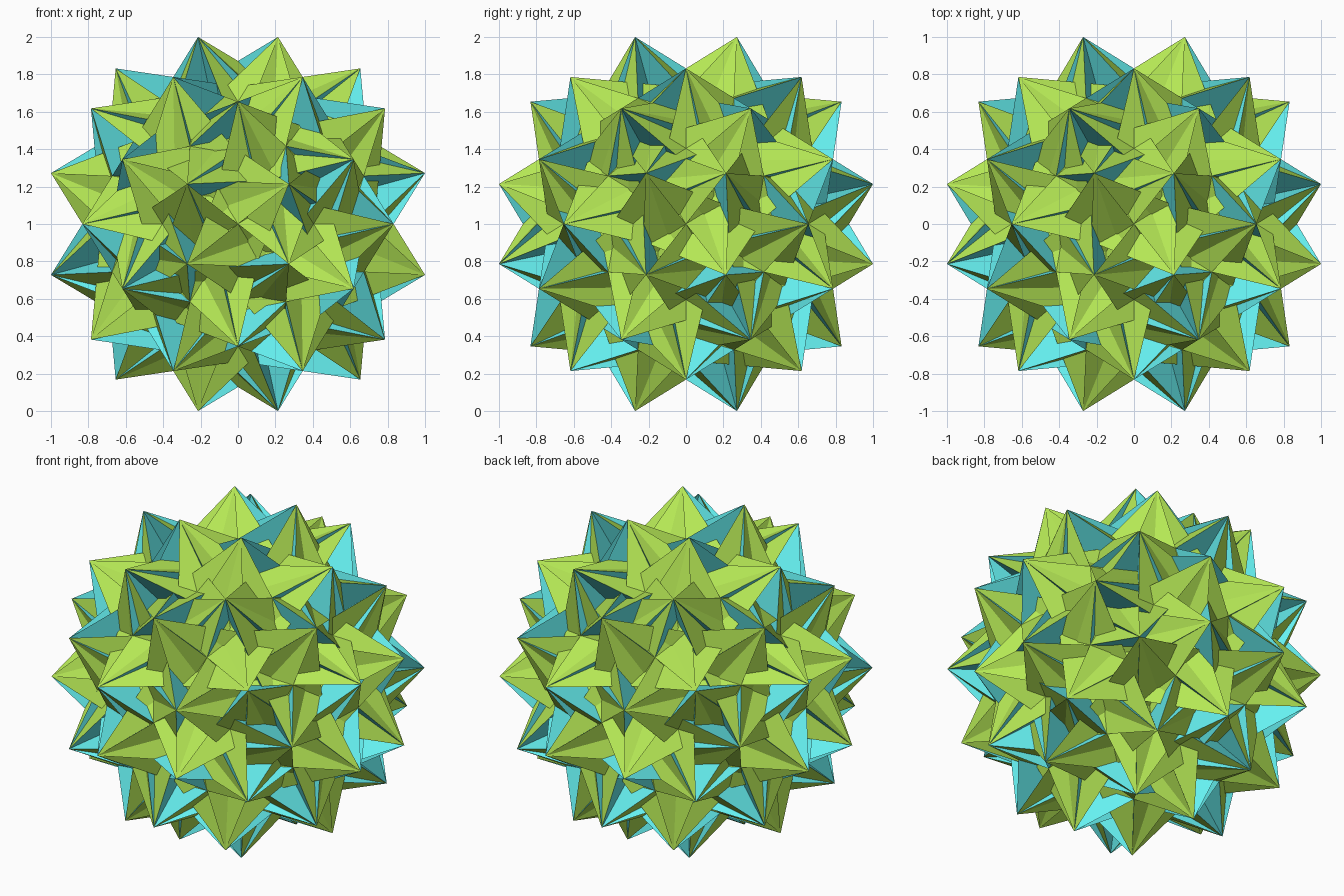
import bpy, bmesh, math
from itertools import product
from mathutils import Matrix, Vector

if "Cube" in bpy.data.objects:
    bpy.data.objects.remove(bpy.data.objects["Cube"])

# Compound of 20 half-open octahedra (4 triangles + 3 central squares each)
PHI = (1 + math.sqrt(5)) / 2
five_axis = Vector((0, 1, PHI)).normalized()

# Base octahedron: one corner direction cycled about the (1,1,1) axis
T = 0.36610
x = math.sin(math.radians(36)) * T
y = five_axis.y - math.cos(math.radians(36)) * five_axis.z * T
z = five_axis.z + math.cos(math.radians(36)) * five_axis.y * T
s, b = x / z, y / z
corners = [Vector((-s, b, 1)), Vector((1, -s, b)), Vector((b, 1, -s))]

# 20 rotations: five turns about a five-fold axis times four half turns
half_turns = [Matrix.Diagonal(d) for d in
              ((1, 1, 1), (1, -1, -1), (-1, 1, -1), (-1, -1, 1))]
turns = [Matrix.Rotation(math.radians(72 * k), 3, five_axis) for k in range(5)]
rotations = [t @ h for t in turns for h in half_turns]


def material(name, color):
    m = bpy.data.materials.new(name)
    m.diffuse_color = color
    m.use_nodes = True
    m.node_tree.nodes["Principled BSDF"].inputs["Base Color"].default_value = m.diffuse_color
    return m


def build(name, faces, mat):
    bm = bmesh.new()
    for pts in faces:
        bm.faces.new([bm.verts.new(p + Vector((0, 0, 1))) for p in pts])
    mesh = bpy.data.meshes.new(name)
    bm.to_mesh(mesh)
    bm.free()
    mesh.materials.append(mat)
    obj = bpy.data.objects.new(name, mesh)
    bpy.context.collection.objects.link(obj)


triangles, squares = [], []
for r in rotations:
    v = [r @ c for c in corners]
    # alternate octants carry a triangle
    for e in product((1, -1), repeat=3):
        if e[0] * e[1] * e[2] < 0:
            p = [v[i] * e[i] for i in range(3)]
            if (p[1] - p[0]).cross(p[2] - p[0]).dot(p[0]) < 0:
                p.reverse()
            triangles.append(p)
    # three squares through the centre
    for i in range(3):
        a, c = v[i], v[(i + 1) % 3]
        squares.append([a, c, -a, -c])

build("triangle_faces", triangles, material("green", (0.46, 0.80, 0.09, 1)))
build("square_faces", squares, material("cyan", (0.13, 0.87, 0.87, 1)))
